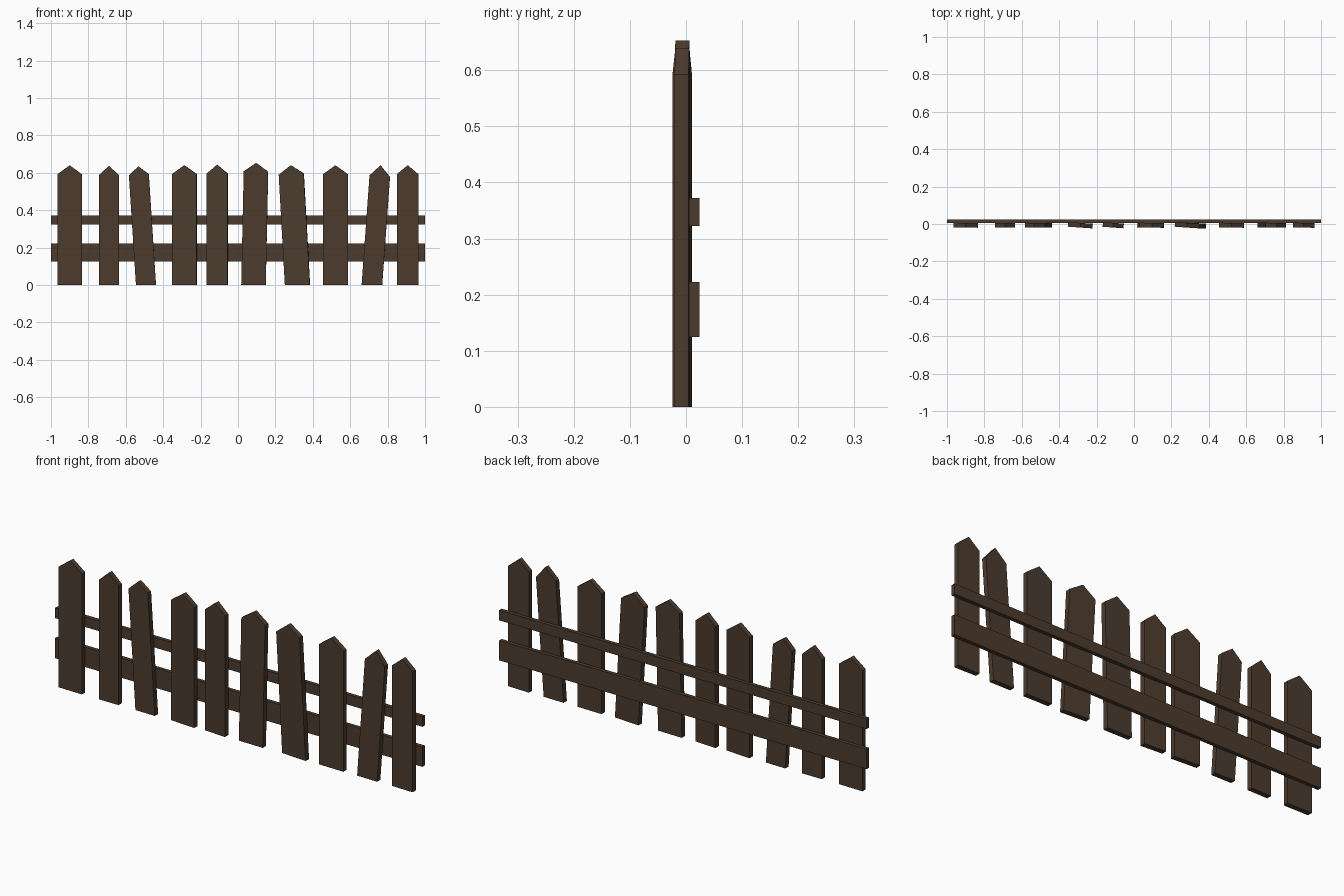
import bpy, bmesh, math

if "Cube" in bpy.data.objects:
    bpy.data.objects.remove(bpy.data.objects["Cube"])

wood = bpy.data.materials.new("dark_brown_wood")
wood.diffuse_color = (0.072, 0.044, 0.027, 1)
wood.use_nodes = True
wood.node_tree.nodes["Principled BSDF"].inputs["Base Color"].default_value = wood.diffuse_color

PICKET_Y, THICK = -0.0065, 0.025


def finish(name, bm):
    bmesh.ops.recalc_face_normals(bm, faces=bm.faces)
    me = bpy.data.meshes.new(name)
    bm.to_mesh(me)
    bm.free()
    me.materials.append(wood)
    ob = bpy.data.objects.new(name, me)
    bpy.context.collection.objects.link(ob)
    return ob


def picket(name, x_bottom, x_top, width, shoulder, apex, yaw):
    """Pointed board, leaning sideways and twisted a little about z."""
    h = width / 2
    lean = (x_top - x_bottom) / shoulder
    # (offset across board, height); the shoulders tip with the lean
    profile = [(-h, 0), (h, 0), (h, shoulder - h * lean), (0, apex), (-h, shoulder + h * lean)]
    c, s = math.cos(math.radians(yaw)), math.sin(math.radians(yaw))
    bm = bmesh.new()

    def ring(v):
        return [bm.verts.new((x_bottom + lean * z + u * c - v * s,
                              PICKET_Y + u * s + v * c, z)) for u, z in profile]

    front, back = ring(-THICK / 2), ring(THICK / 2)
    bm.faces.new(front)
    bm.faces.new(back[::-1])
    for i in range(5):
        j = (i + 1) % 5
        bm.faces.new((front[i], front[j], back[j], back[i]))
    finish(name, bm)


def rail(name, z0, z1):
    bm = bmesh.new()
    bmesh.ops.create_cube(bm, size=1)
    bmesh.ops.scale(bm, vec=(2, 0.019, z1 - z0), verts=bm.verts)
    bmesh.ops.translate(bm, vec=(0, 0.0145, (z0 + z1) / 2), verts=bm.verts)
    finish(name, bm)


# Pickets: bottom x, shoulder x, width, shoulder z, apex z, yaw in degrees
pickets = [
    (-0.900, -0.900, 0.130, 0.592, 0.640, -1),
    (-0.690, -0.690, 0.107, 0.588, 0.637, 0),
    (-0.492, -0.530, 0.107, 0.590, 0.634, -1),
    (-0.287, -0.287, 0.132, 0.593, 0.640, -4),
    (-0.111, -0.111, 0.112, 0.596, 0.643, -4),
    (0.083, 0.096, 0.131, 0.607, 0.653, -1),
    (0.318, 0.285, 0.134, 0.593, 0.640, -4),
    (0.521, 0.521, 0.133, 0.592, 0.640, -1),
    (0.716, 0.758, 0.110, 0.582, 0.640, -1),
    (0.907, 0.907, 0.115, 0.592, 0.640, -1.5),
]
for n, p in enumerate(pickets, 1):
    picket(f"picket_{n}", *p)

# Rails behind the pickets
rail("upper_rail", 0.322, 0.372)
rail("lower_rail", 0.125, 0.223)
